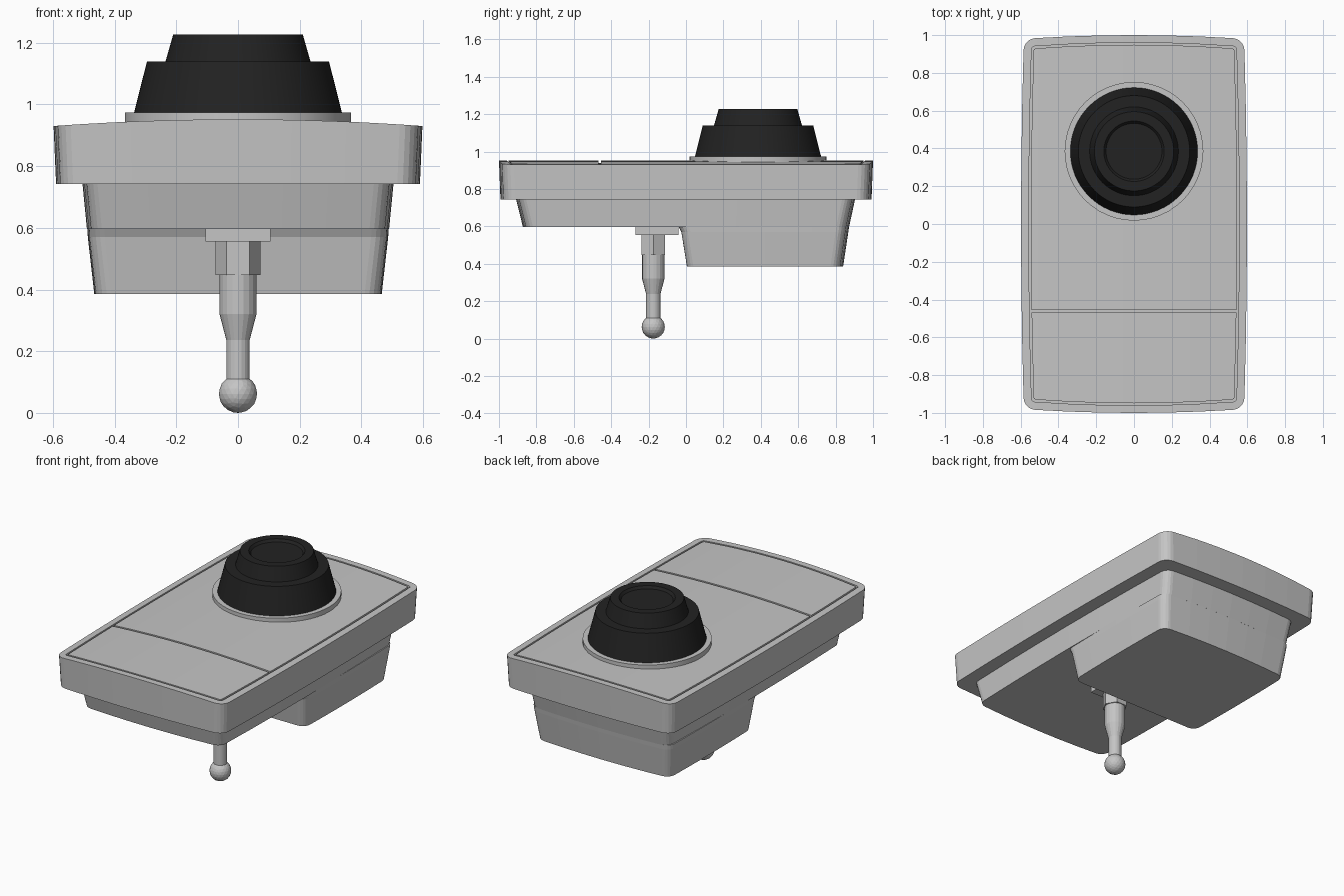
import bpy, bmesh, math
from mathutils import Vector

cube = bpy.data.objects.get("Cube")
if cube:
    bpy.data.objects.remove(cube, do_unlink=True)


def material(name, rgb, roughness):
    m = bpy.data.materials.new(name)
    m.use_nodes = True
    m.diffuse_color = (*rgb, 1)
    bsdf = m.node_tree.nodes["Principled BSDF"]
    bsdf.inputs["Base Color"].default_value = (*rgb, 1)
    bsdf.inputs["Roughness"].default_value = roughness
    return m


grey = material("light grey", (0.56, 0.56, 0.56), 0.6)
black = material("soft black", (0.016, 0.016, 0.016), 0.6)


def finish(bm, name, mat, location=(0, 0, 0), smooth=None):
    bmesh.ops.recalc_face_normals(bm, faces=bm.faces)
    mesh = bpy.data.meshes.new(name)
    bm.to_mesh(mesh)
    bm.free()
    mesh.materials.append(mat)
    obj = bpy.data.objects.new(name, mesh)
    obj.location = location
    bpy.context.collection.objects.link(obj)
    if smooth:
        bpy.ops.object.select_all(action='DESELECT')
        obj.select_set(True)
        bpy.context.view_layer.objects.active = obj
        bpy.ops.object.shade_smooth_by_angle(angle=math.radians(smooth))
    return obj


def outline(hx, front, back, r, side_bow=0.015, front_bow=0.02, back_bow=0.02):
    """Rounded rectangle whose sides bow gently outwards."""
    cy, hy = (front + back) / 2, (back - front) / 2
    corners = [(1, 1, 0), (-1, 1, 90), (-1, -1, 180), (1, -1, 270)]
    rounded = []
    for sx, sy, start in corners:
        arc = [math.radians(start + 90 * i / 5) for i in range(6)]
        rounded.append([Vector((sx * (hx - r) + r * math.cos(a),
                                sy * (hy - r) + r * math.sin(a))) for a in arc])
    points = []
    for i, arc in enumerate(rounded):
        points += arc
        following = rounded[(i + 1) % 4][0]
        points += [arc[-1].lerp(following, k / 6) for k in range(1, 6)]
    result = []
    for p in points:
        u, v = p.x / hx, p.y / hy
        bow = back_bow if v > 0 else front_bow
        result.append((p.x - side_bow * u * v * v, cy + p.y - bow * v * u * u))
    return result


def loft(levels):
    """Closed solid through a list of (outline, height)."""
    bm = bmesh.new()
    rings = [[bm.verts.new((x, y, z)) for x, y in pts] for pts, z in levels]
    for low, high in zip(rings, rings[1:]):
        for i in range(len(low)):
            j = (i + 1) % len(low)
            bm.faces.new((low[i], low[j], high[j], high[i]))
    bm.faces.new(rings[0])
    bm.faces.new(rings[-1])
    return bm


def cut(bm, point, normal, clear=False):
    geom = bm.verts[:] + bm.edges[:] + bm.faces[:]
    res = bmesh.ops.bisect_plane(bm, geom=geom, plane_co=point, plane_no=normal,
                                 clear_outer=clear)
    if clear:
        edges = [e for e in res["geom_cut"] if isinstance(e, bmesh.types.BMEdge)]
        bmesh.ops.holes_fill(bm, edges=edges)


def crown(bm):
    """Raise the upper surface into a shallow arch across the width."""
    for x in (0.06, 0.18, 0.3, 0.42, 0.51):
        for s in (-1, 1):
            cut(bm, (s * x, 0, 0), (1, 0, 0))
    for v in bm.verts:
        if v.co.z > 0.85:
            v.co.z += 0.022 * (1 - (v.co.x / 0.6) ** 2)


def lathe(name, profile, mat, location, sides, smooth=None):
    bm = bmesh.new()
    rings = []
    for r, z in profile:
        rings.append([bm.verts.new((r * math.cos(2 * math.pi * i / sides),
                                    r * math.sin(2 * math.pi * i / sides), z))
                      for i in range(sides)])
    for low, high in zip(rings, rings[1:]):
        for i in range(sides):
            j = (i + 1) % sides
            bm.faces.new((low[i], low[j], high[j], high[i]))
    bm.faces.new(rings[0])
    bm.faces.new(rings[-1])
    return finish(bm, name, mat, location, smooth)


# Upper housing with a recess for the cover panels
recess = outline(0.557, -0.96, 0.96, 0.015)
lid = loft([(outline(0.59, -0.992, 0.992, 0.06), 0.743),
            (outline(0.598, -1, 1, 0.06), 0.93),
            (recess, 0.93), (recess, 0.916)])
crown(lid)
finish(lid, "upper_housing", grey)

# Two cover panels separated by a thin groove
panel = outline(0.546, -0.949, 0.949, 0.012)
for name, y, direction in (("main_panel", -0.455, -1), ("front_panel", -0.468, 1)):
    bm = loft([(panel, 0.905), (panel, 0.93)])
    cut(bm, (0, y, 0), (0, direction, 0), clear=True)
    crown(bm)
    finish(bm, name, grey)

# Lower housing: shallow tray and deep rear compartment
finish(loft([(outline(0.49, -0.872, 0.872, 0.05), 0.597),
             (outline(0.505, -0.91, 0.905, 0.05), 0.75)]), "lower_tray", grey)
finish(loft([(outline(0.466, 0.005, 0.84, 0.05, 0.006, 0), 0.385),
             (outline(0.487, -0.025, 0.868, 0.05, 0.006, 0), 0.57),
             (outline(0.489, -0.04, 0.872, 0.05, 0.006, 0), 0.6)]),
       "rear_compartment", grey)

# Collar and stepped knob with a dished top
knob_at = (0, 0.385, 0)
lathe("knob_collar", [(0.367, 0.92), (0.367, 0.974)], grey, knob_at, 48, 30)
lathe("knob", [(0.338, 0.97), (0.295, 1.14), (0.235, 1.14), (0.21, 1.227),
               (0.16, 1.227), (0.148, 1.212)], black, knob_at, 64, 30)

# Mounting plate under the tray
bm = bmesh.new()
bmesh.ops.create_cube(bm, size=1)
bmesh.ops.scale(bm, vec=(0.21, 0.23, 0.055), verts=bm.verts)
finish(bm, "mount_plate", grey, (0, -0.155, 0.5825))

# Hexagonal nut, tapered stem and ball end
stem_at = (0, -0.175, 0)
lathe("hex_nut", [(0.073, 0.447), (0.073, 0.56)], grey, stem_at, 6)
lathe("stem", [(0.038, 0.08), (0.038, 0.237), (0.06, 0.32), (0.06, 0.46)],
      grey, stem_at, 20)
bm = bmesh.new()
bmesh.ops.create_icosphere(bm, subdivisions=3, radius=0.062)
finish(bm, "ball_end", grey, (0, -0.175, 0.062))
